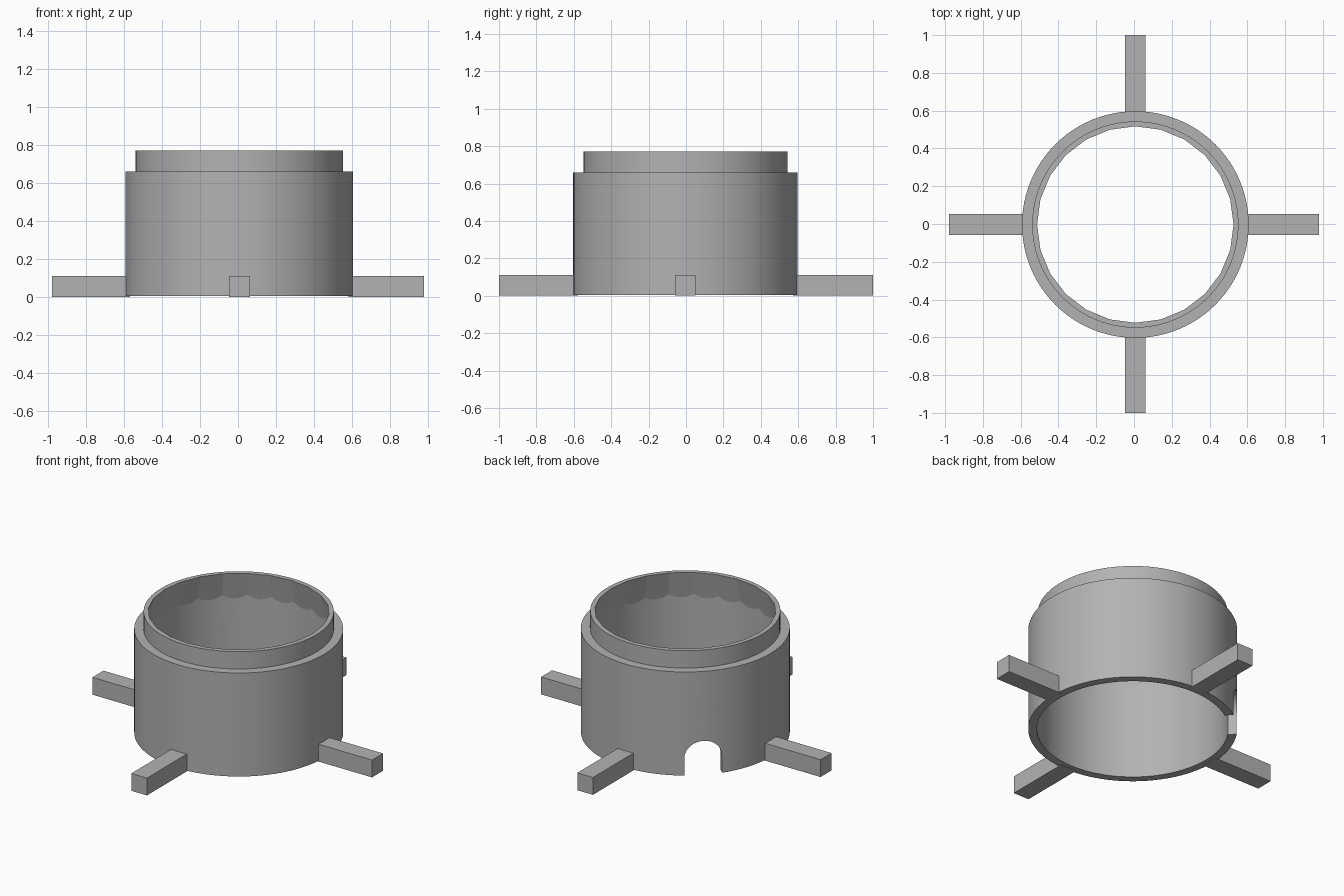
import bpy
import math
from mathutils import Matrix

if "Cube" in bpy.data.objects:
    bpy.data.objects.remove(bpy.data.objects["Cube"], do_unlink=True)

CX, CY = 0.007, -0.003      # axis of the collar
BASE, STEP, TOP = 0.004, 0.66, 0.77

grey = bpy.data.materials.new("plain grey")
grey.use_nodes = True
colour = (0.45, 0.45, 0.45, 1)
grey.diffuse_color = colour
grey.node_tree.nodes["Principled BSDF"].inputs["Base Color"].default_value = colour


def finish(name):
    obj = bpy.context.object
    obj.name = name
    obj.data.materials.clear()
    obj.data.materials.append(grey)
    return obj


def frustum(name, r_low, r_high, z_low, z_high, sides):
    bpy.ops.mesh.primitive_cone_add(vertices=sides, radius1=r_low, radius2=r_high,
                                    depth=z_high - z_low,
                                    location=(CX, CY, (z_low + z_high) / 2))
    return finish(name)


def box(name, size, centre, angle=0):
    bpy.ops.mesh.primitive_cube_add(size=1)
    obj = finish(name)
    obj.data.transform(Matrix.Translation((CX, CY, 0)) @ Matrix.Rotation(angle, 4, 'Z')
                       @ Matrix.Translation(centre) @ Matrix.Diagonal((*size, 1)))
    return obj


def combine(target, tool, operation):
    tool.hide_render = True
    mod = target.modifiers.new(operation, 'BOOLEAN')
    mod.operation, mod.object, mod.solver = operation, tool, 'EXACT'
    bpy.context.view_layer.objects.active = target
    bpy.ops.object.modifier_apply(modifier=mod.name)
    bpy.data.objects.remove(tool, do_unlink=True)


# Stepped collar: wide body with a narrower spigot on top
collar = frustum("collar", 0.6, 0.6, BASE, STEP, 96)
combine(collar, frustum("spigot", 0.546, 0.546, STEP - 0.1, TOP, 96), 'UNION')

# Bore: round below, tapering to a faceted mouth inside the spigot
bore = frustum("bore", 0.55, 0.55, -0.1, TOP + 0.05, 96)
combine(bore, frustum("mouth_taper", 0.694, 0.51, -0.1, TOP + 0.05, 24), 'INTERSECT')
combine(collar, bore, 'DIFFERENCE')

# Arched cable notch through the wall at the back
angle = math.radians(135)
notch = box("notch", (0.3, 0.22, 0.22), (0.6, 0, 0), angle)
bpy.ops.mesh.primitive_cylinder_add(vertices=40, radius=0.11, depth=0.3)
arch = finish("arch")
arch.data.transform(Matrix.Translation((CX, CY, 0)) @ Matrix.Rotation(angle, 4, 'Z')
                    @ Matrix.Translation((0.6, 0, 0.11)) @ Matrix.Rotation(math.pi / 2, 4, 'Y'))
combine(notch, arch, 'UNION')
combine(collar, notch, 'DIFFERENCE')

bpy.ops.object.select_all(action='DESELECT')
collar.select_set(True)
bpy.context.view_layer.objects.active = collar
bpy.ops.object.shade_smooth_by_angle(angle=math.radians(10))

# Four square feet reaching outward along the axes
feet = (("left_foot", 0.98 - CX), ("back_foot", 1 - CY),
        ("right_foot", 0.98 + CX), ("front_foot", 1 + CY))
for i, (name, reach) in enumerate(feet):
    inner = 0.575
    box(name, (reach - inner, 0.11, 0.11), ((reach + inner) / 2, 0, 0.055), i * math.pi / 2)
